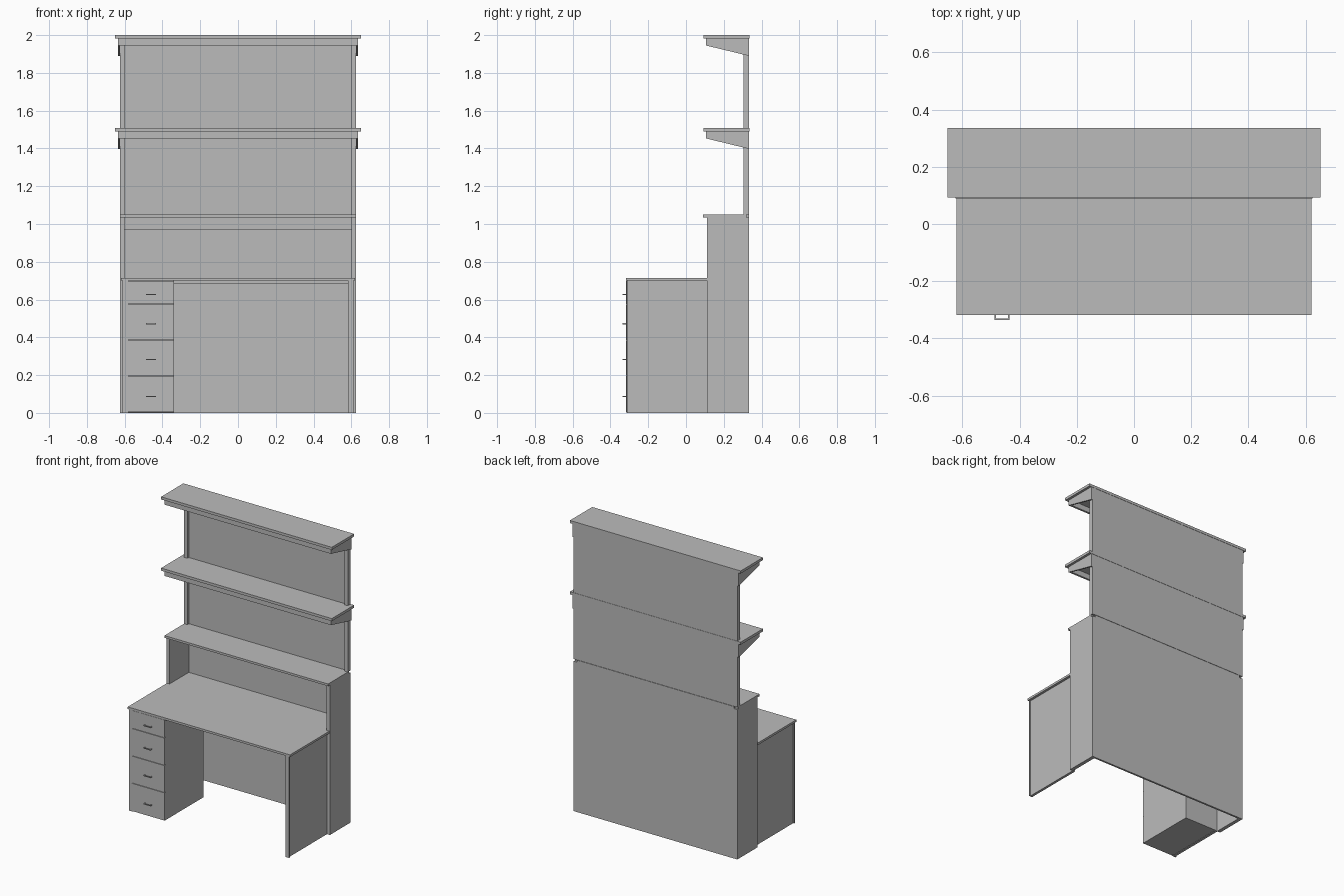
import bpy

cube = bpy.data.objects.get("Cube")
if cube:
    bpy.data.objects.remove(cube, do_unlink=True)

grey = bpy.data.materials.new("plain_grey")
grey.use_nodes = True
COLOUR = (0.5, 0.5, 0.5, 1)
grey.diffuse_color = COLOUR
grey.node_tree.nodes["Principled BSDF"].inputs["Base Color"].default_value = COLOUR


def prism(name, profile, x0, x1):
    """Extrude a (y, z) outline along x."""
    n = len(profile)
    verts = [(x, y, z) for x in (x0, x1) for y, z in profile]
    faces = [tuple(range(n))[::-1], tuple(range(n, 2 * n))]
    faces += [(i, (i + 1) % n, (i + 1) % n + n, i + n) for i in range(n)]
    mesh = bpy.data.meshes.new(name)
    mesh.from_pydata(verts, [], faces)
    mesh.materials.append(grey)
    obj = bpy.data.objects.new(name, mesh)
    bpy.context.collection.objects.link(obj)
    # Make every face point outwards
    import bmesh
    bm = bmesh.new()
    bm.from_mesh(mesh)
    bmesh.ops.recalc_face_normals(bm, faces=bm.faces)
    bm.to_mesh(mesh)
    bm.free()
    return obj


def box(name, x, y, z):
    return prism(name, [(y[0], z[0]), (y[1], z[0]), (y[1], z[1]), (y[0], z[1])], *x)


def pair(name, profile, x0, x1):
    """Matching parts on both sides."""
    prism("left_" + name, profile, x0, x1)
    prism("right_" + name, profile, -x1, -x0)


def rect(y0, y1, z0, z1):
    return [(y0, z0), (y1, z0), (y1, z1), (y0, z1)]


BACK = 0.333
SIDE = 0.625
INNER = 0.60

# Hutch: side panels, tall uprights, back panels, shelf and rail
pair("hutch_side", rect(0.11, BACK, 0, 1.035), INNER, SIDE)
pair("upright", rect(0.305, BACK, 1.05, 1.985), INNER, SIDE)
box("lower_back_panel", (-INNER, INNER), (0.32, BACK), (0, 1.049))
box("upper_back_panel", (-INNER, INNER), (0.32, BACK), (1.051, 1.985))
box("hutch_shelf", (-SIDE, SIDE), (0.09, 0.32), (1.035, 1.05))
box("hutch_rail", (-INNER, INNER), (0.305, 0.32), (0.97, 1.035))

# Two upper shelves with sloped brackets and a front rail
for level, top in (("middle", 1.508), ("top", 2.0)):
    under = top - 0.018
    box(level + "_shelf", (-0.652, 0.652), (0.092, 0.335), (under, top))
    box(level + "_shelf_rail", (-SIDE, SIDE), (0.106, 0.12), (top - 0.055, under))
    pair(level + "_bracket",
         [(0.106, under), (0.106, top - 0.055), (BACK, top - 0.11), (BACK, under)],
         SIDE, 0.635)

# Desk top, side panels and front edge strips
box("desk_top", (-0.62, 0.62), (-0.318, 0.11), (0.70, 0.715))
box("desk_top_rear", (-INNER, INNER), (0.11, 0.32), (0.70, 0.715))
box("desk_rail", (-0.34, 0.585), (0.09, 0.11), (0.682, 0.70))
pair("desk_side", rect(-0.308, 0.11, 0, 0.70), 0.585, 0.603)
pair("side_edge_strip", rect(-0.315, -0.308, 0, 0.70), 0.582, 0.611)

# Drawer cabinet, fronts and pulls
box("drawer_cabinet", (-0.585, -0.34), (-0.308, 0.11), (0.003, 0.70))
splits = [0.003, 0.197, 0.385, 0.575, 0.70]
pull_heights = [0.087, 0.282, 0.472, 0.627]
for i, height in enumerate(pull_heights):
    n = str(i + 1)
    box("drawer_front_" + n, (-0.588, -0.34), (-0.318, -0.308),
        (splits[i] + 0.002, splits[i + 1] - 0.001))
    z = (height - 0.003, height + 0.003)
    box("pull_bar_" + n, (-0.487, -0.435), (-0.335, -0.33), z)
    for side, x in (("a", -0.487), ("b", -0.44)):
        box("pull_post_" + n + side, (x, x + 0.005), (-0.33, -0.318), z)
